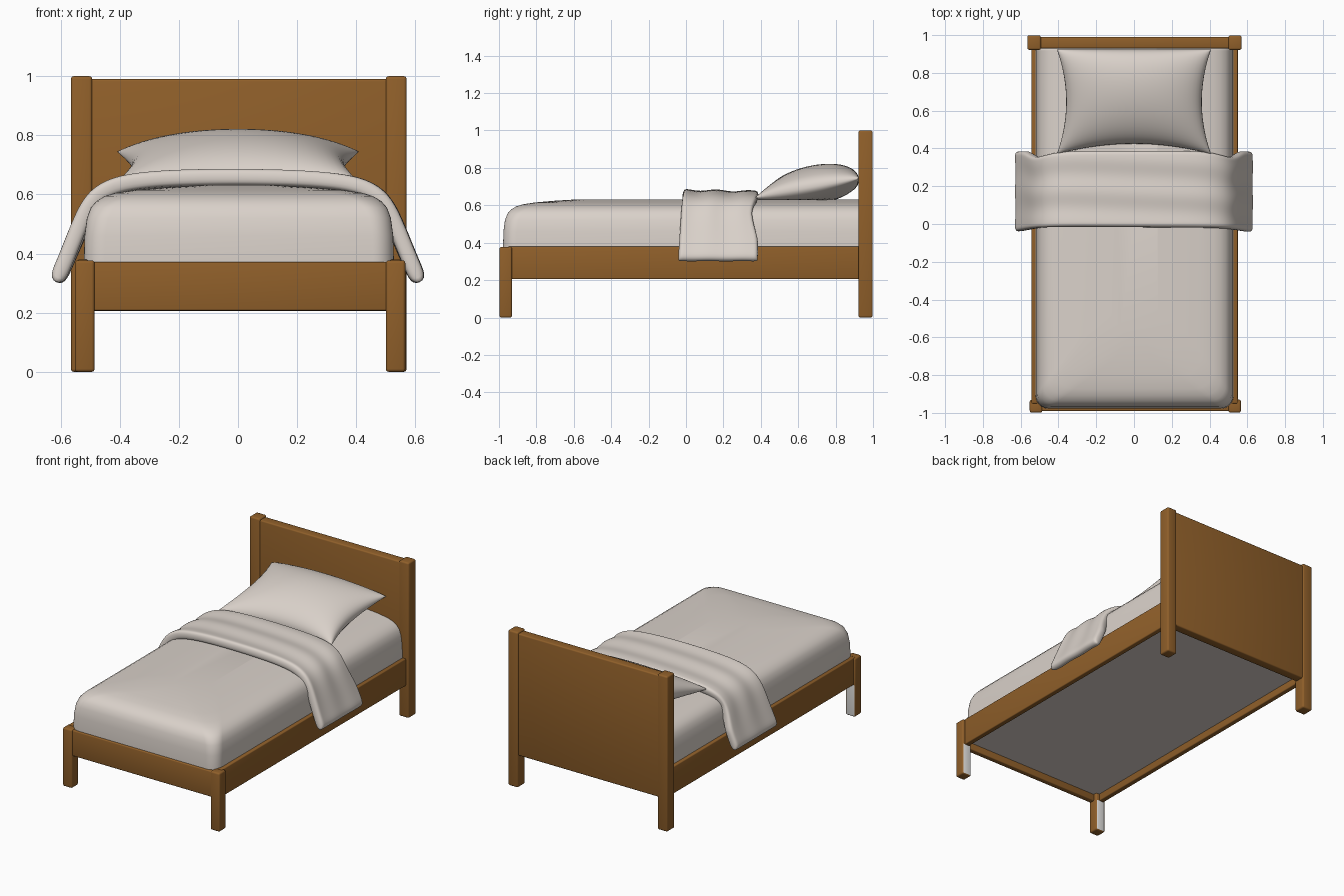
import bpy, bmesh, math

if "Cube" in bpy.data.objects:
    bpy.data.objects.remove(bpy.data.objects["Cube"])


def material(name, rgb):
    m = bpy.data.materials.new(name)
    m.diffuse_color = (*rgb, 1)
    m.use_nodes = True
    m.node_tree.nodes["Principled BSDF"].inputs["Base Color"].default_value = m.diffuse_color
    return m


WOOD = material("warm_wood", (0.28, 0.116, 0.023))
CLOTH = material("pale_linen", (0.70, 0.64, 0.59))
PALE = material("bare_leg_white", (0.84, 0.83, 0.81))


def finish(name, bm, mats, angle=40):
    bmesh.ops.recalc_face_normals(bm, faces=bm.faces)
    me = bpy.data.meshes.new(name)
    bm.to_mesh(me)
    bm.free()
    ob = bpy.data.objects.new(name, me)
    bpy.context.collection.objects.link(ob)
    for m in mats:
        me.materials.append(m)
    bpy.ops.object.select_all(action='DESELECT')
    ob.select_set(True)
    bpy.context.view_layer.objects.active = ob
    bpy.ops.object.shade_smooth_by_angle(angle=math.radians(angle))
    return ob


def box(name, x, y, z, mats, bevel=0.01, back_z=None):
    bm = bmesh.new()
    bmesh.ops.create_cube(bm, size=1)
    for v in bm.verts:
        v.co = [(a + b) / 2 + c * (b - a) for c, (a, b) in zip(v.co, (x, y, z))]
    bmesh.ops.bevel(bm, geom=bm.edges[:], offset=bevel, segments=3,
                    profile=0.5, affect='EDGES')
    if back_z:
        # pale lower back face of a front leg
        bmesh.ops.bisect_plane(bm, geom=bm.verts[:] + bm.edges[:] + bm.faces[:],
                               plane_co=(0, 0, back_z), plane_no=(0, 0, 1))
        bm.normal_update()
        for f in bm.faces:
            if f.normal.y > 0.9 and f.calc_center_median().z < back_z:
                f.material_index = 1
    return finish(name, bm, mats)


# Wooden frame
for side, hx, fx, rx in (("left", (-0.565, -0.493), (-0.552, -0.485), (-0.543, -0.508)),
                         ("right", (0.5, 0.57), (0.5, 0.566), (0.515, 0.55))):
    box(side + "_head_post", hx, (0.922, 0.998), (0, 1), [WOOD])
    box(side + "_front_leg", fx, (-0.998, -0.93), (0, 0.377), [WOOD, PALE], back_z=0.205)
    box(side + "_side_rail", rx, (-0.95, 0.95), (0.205, 0.38), [WOOD], 0.006)
box("headboard", (-0.52, 0.52), (0.93, 0.99), (0.205, 0.99), [WOOD], 0.008)
box("foot_rail", (-0.52, 0.53), (-0.99, -0.955), (0.207, 0.372), [WOOD], 0.006)


# Mattress: stacked rounded rectangles, crowned towards the middle
def rounded_ring(x0, x1, y0, y1, rf, rb, n=8):
    pts = []
    for cx, cy, r, a0 in ((x1 - rb, y1 - rb, rb, 0), (x0 + rb, y1 - rb, rb, 90),
                          (x0 + rf, y0 + rf, rf, 180), (x1 - rf, y0 + rf, rf, 270)):
        for k in range(n + 1):
            a = math.radians(a0 + 90 * k / n)
            pts.append((cx + r * math.cos(a), cy + r * math.sin(a)))
    return pts


bm = bmesh.new()
rings = []
for z, inset in ((0.25, 0), (0.38, 0), (0.46, 0.002), (0.52, 0.01), (0.555, 0.023),
                 (0.577, 0.042), (0.594, 0.07), (0.605, 0.105), (0.615, 0.17),
                 (0.624, 0.27), (0.632, 0.4)):
    hx = 0.524 - inset
    ring = rounded_ring(0.003 - hx, 0.003 + hx, -0.978 + inset, 0.932,
                        min(0.07 + inset * 0.3, hx * 0.9), 0.015)
    rings.append([bm.verts.new((x, y, z)) for x, y in ring])
for a, b in zip(rings, rings[1:]):
    for i in range(len(a)):
        j = (i + 1) % len(a)
        bm.faces.new((a[i], a[j], b[j], b[i]))
bm.faces.new(rings[0][::-1])
bm.faces.new(rings[-1])
finish("mattress", bm, [CLOTH], 60)

# Pillow: two pinched, domed sheets joined at the seam, raised at the back
bm = bmesh.new()
N = 28
for top in (True, False):
    grid = []
    for i in range(N + 1):
        u = math.sin(math.pi / 2 * (2 * i / N - 1))
        row = []
        for j in range(N + 1):
            v = math.sin(math.pi / 2 * (2 * j / N - 1))
            f = max(0, (1 - u * u) * (1 - v * v)) ** 0.45
            x = 0.408 * u * (1 - 0.12 * (1 - v * v))
            y = 0.647 + 0.277 * v + 0.055 * (1 - u * u) * (1 - v) / 2
            mid = 0.64 + 0.052 * (v + 1) - 0.012 * (1 - u * u) * (v + 1) / 2
            z = mid + 0.127 * f if top else max(0.628, mid - 0.09 * f)
            row.append(bm.verts.new((x, y, z)))
        grid.append(row)
    for i in range(N):
        for j in range(N):
            bm.faces.new((grid[i][j], grid[i + 1][j], grid[i + 1][j + 1], grid[i][j + 1]))
bmesh.ops.remove_doubles(bm, verts=bm.verts[:], dist=0.0004)
finish("pillow", bm, [CLOTH], 75)

# Folded blanket: a draped strip with soft lengthwise folds
half = [(0, 0.684), (0.13, 0.683), (0.26, 0.678), (0.36, 0.668), (0.43, 0.652),
        (0.49, 0.62), (0.53, 0.57), (0.56, 0.505), (0.59, 0.43), (0.615, 0.37), (0.64, 0.312)]
path = [(-x, z) for x, z in half[:0:-1]] + half
bm = bmesh.new()
ROWS = 14
grid = []
for i, (x, z) in enumerate(path):
    (xa, za), (xb, zb) = path[max(i - 1, 0)], path[min(i + 1, len(path) - 1)]
    d = math.hypot(xb - xa, zb - za)
    nx, nz = -(zb - za) / d, (xb - xa) / d
    drop = min(1, max(0, (0.675 - z) / 0.35))
    row = []
    for j in range(ROWS + 1):
        t = j / ROWS
        y0 = -0.015 - 0.027 * drop
        y1 = 0.392 - 0.035 * math.sin(math.pi * min(1, drop * 1.6)) - 0.006 * drop
        w = (0.005 * math.cos(t * 4.6 * math.pi + 1.5 * x) * (1 - 0.7 * drop)
             - 0.008 * t * (1 - drop))
        row.append(bm.verts.new((x + nx * w, y0 + (y1 - y0) * t, z + nz * w)))
    grid.append(row)
for i in range(len(path) - 1):
    for j in range(ROWS):
        bm.faces.new((grid[i][j], grid[i + 1][j], grid[i + 1][j + 1], grid[i][j + 1]))
blanket = finish("folded_blanket", bm, [CLOTH], 75)
up = sum(p.normal.z for p in blanket.data.polygons) > 0
solid = blanket.modifiers.new("thickness", 'SOLIDIFY')
solid.thickness = 0.055
solid.offset = -1 if up else 1
solid.edge_crease_rim = 0.6
sub = blanket.modifiers.new("soften", 'SUBSURF')
sub.levels = sub.render_levels = 2
